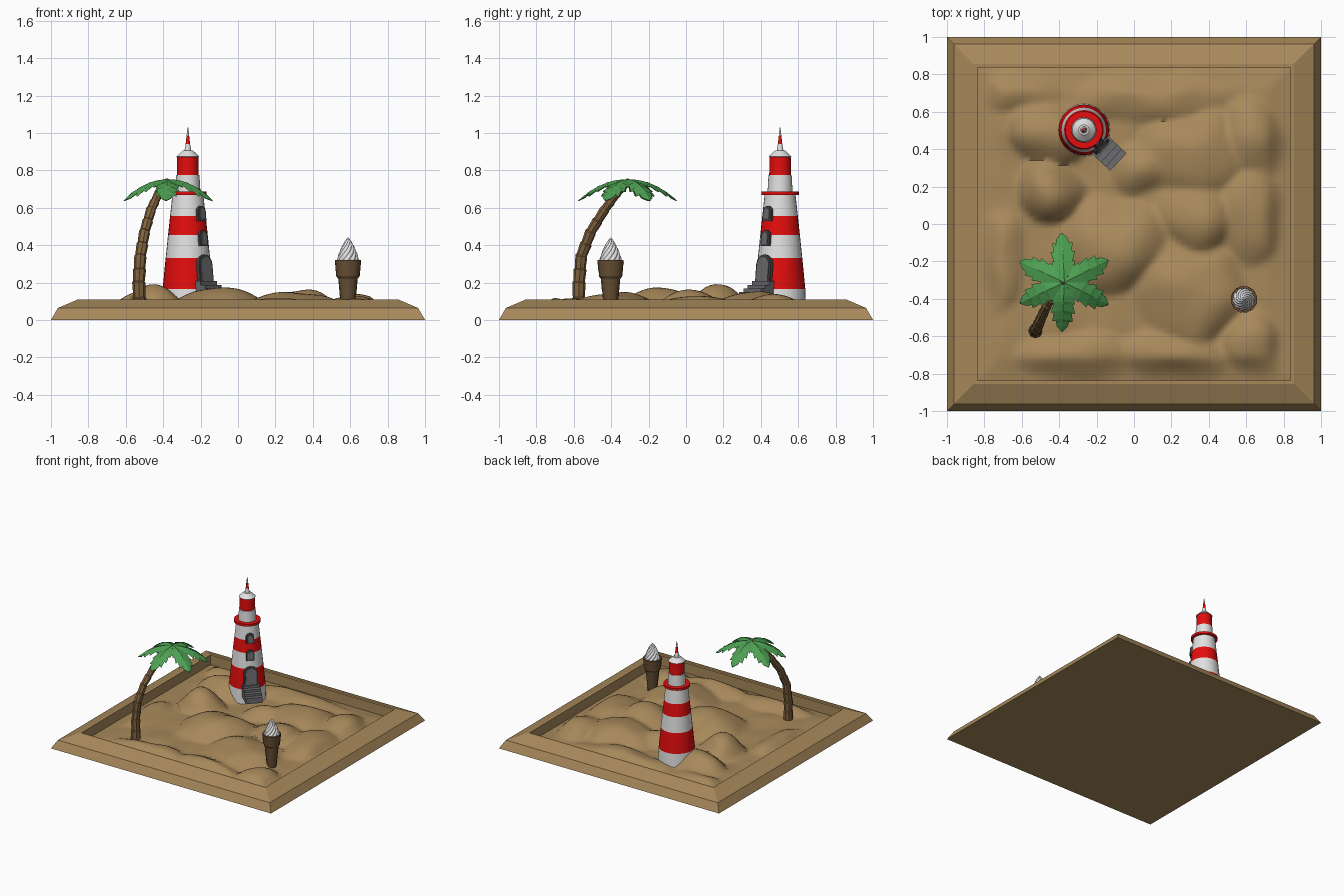
import bpy, math
from mathutils import Vector, noise

if "Cube" in bpy.data.objects:
    bpy.data.objects.remove(bpy.data.objects["Cube"])


def mat(name, r, g, b):
    m = bpy.data.materials.new(name)
    m.diffuse_color = (r, g, b, 1)
    m.use_nodes = True
    m.node_tree.nodes["Principled BSDF"].inputs["Base Color"].default_value = m.diffuse_color
    return m


SAND = mat("sand", .39, .25, .105)
RED = mat("red", .78, .004, .004)
WHITE = mat("white", .75, .75, .75)
STONE = mat("grey stone", .15, .15, .16)
DARK = mat("dark grey", .06, .06, .06)
BARK = mat("bark", .22, .125, .05)
LEAF = mat("leaf green", .075, .35, .085)
WAFFLE = mat("waffle brown", .14, .08, .035)


def build(name, verts, faces, mats, smooth=None, rule=None):
    me = bpy.data.meshes.new(name)
    me.from_pydata([tuple(v) for v in verts], [], faces)
    ob = bpy.data.objects.new(name, me)
    bpy.context.collection.objects.link(ob)
    for m in mats:
        me.materials.append(m)
    if rule:
        for p in me.polygons:
            p.material_index = rule(p)
    me.update()
    if smooth:
        bpy.ops.object.select_all(action='DESELECT')
        bpy.context.view_layer.objects.active = ob
        ob.select_set(True)
        bpy.ops.object.shade_smooth_by_angle(angle=math.radians(smooth))
    return ob


def skin(rings, cap_top=True, cap_bottom=True):
    """Join equal-length rings of points with quads."""
    n = len(rings[0])
    verts = [v for ring in rings for v in ring]
    faces = [(k * n + i, k * n + (i + 1) % n, (k + 1) * n + (i + 1) % n, (k + 1) * n + i)
             for k in range(len(rings) - 1) for i in range(n)]
    if cap_bottom:
        faces.append(tuple(reversed(range(n))))
    if cap_top:
        faces.append(tuple(range(len(verts) - n, len(verts))))
    return verts, faces


def circle(c, r, n, z, twist=0):
    return [(c[0] + r * math.cos(twist + math.tau * i / n),
             c[1] + r * math.sin(twist + math.tau * i / n), z) for i in range(n)]


# sandbox frame: square rings following the bevelled section
section = [(1, 0), (.963, .064), (.855, .11), (.836, .11), (.836, .02)]
rings = [[(-s, -s, z), (s, -s, z), (s, s, z), (-s, s, z)] for s, z in section]
build("sandbox_frame", *skin(rings, cap_top=False), [SAND])

# rolling sand: overlapping rounded mounds (x, y, rx, ry, peak)
MOUNDS = [(-.45, .5, .22, .2, .17), (-.45, .18, .2, .18, .19), (-.1, -.12, .32, .27, .175),
          (.05, .3, .22, .16, .12), (.32, .36, .33, .24, .15), (.35, .05, .22, .22, .165),
          (.3, -.36, .3, .3, .145), (.64, -.66, .15, .18, .115), (.62, .06, .18, .28, .13),
          (-.3, -.72, .36, .14, .11), (.2, -.7, .32, .15, .12), (.64, .45, .18, .25, .135),
          (-.6, .72, .22, .12, .1), (.1, .68, .42, .15, .105), (-.72, -.2, .13, .3, .1)]


def sand_height(x, y):
    wx = x + .06 * noise.noise(Vector((x * 4, y * 4, 3)))
    wy = y + .06 * noise.noise(Vector((x * 4, y * 4, 9)))
    z = .05
    for mx, my, rx, ry, peak in MOUNDS:
        d = ((wx - mx) / rx) ** 2 + ((wy - my) / ry) ** 2
        z = max(z, .05 + (peak - .05) * max(0, 1 - d))
    z += .012 * noise.noise(Vector((x * 5, y * 5, 0)))
    edge = min(1, max(0, (.836 - max(abs(x), abs(y))) / .12))
    return .03 + (z - .03) * edge


N = 64
grid = [(-.836 + 1.672 * i / N, -.836 + 1.672 * j / N) for j in range(N + 1) for i in range(N + 1)]
quads = [(a, a + 1, a + N + 2, a + N + 1) for j in range(N) for a in range(j * (N + 1), j * (N + 1) + N)]
build("sand_surface", [(x, y, sand_height(x, y)) for x, y in grid], quads, [SAND], smooth=60)

# lighthouse tower: lathed profile, striped by height
TOWER = (-.268, .503)
profile = [(.14, .03), (.135, .166), (.119, .33), (.106, .455), (.095, .556), (.083, .668),
           (.1, .669), (.1, .687), (.067, .688), (.062, .775), (.058, .776), (.057, .872),
           (.062, .873), (.028, .905), (.018, .906), (.012, .94), (.007, .985), (.002, 1.03)]
RED_BANDS = [(.166, .33), (.455, .556), (.668, .688), (.7755, .8725), (.94, .985)]
build("lighthouse_tower", *skin([circle(TOWER, r, 28, z) for r, z in profile]), [WHITE, RED],
      smooth=30, rule=lambda p: int(any(a < p.center.z < b for a, b in RED_BANDS)))

# door and windows: arched plates that lean with the tower wall
ANGLE = math.radians(-43)
OUT = Vector((math.cos(ANGLE), math.sin(ANGLE), 0))
SIDE = Vector((-OUT.y, OUT.x, 0))
AXIS = Vector((*TOWER, 0))


def arch(name, w, z0, z1, proud, m):
    half = w / 2
    outline = [(-half, z0), (half, z0)]
    outline += [(half * math.cos(math.pi * i / 8), z1 - half + half * math.sin(math.pi * i / 8))
                for i in range(9)]

    def ring(offset):
        return [AXIS + OUT * (.151 - .102 * z + offset) + SIDE * u + Vector((0, 0, z))
                for u, z in outline]
    build(name, *skin([ring(-.03), ring(proud)]), [m])


for part, w, z0, z1 in [("door", .105, .18, .35), ("lower_window", .062, .395, .48),
                        ("upper_window", .062, .53, .61)]:
    arch(part + "_frame", w, z0, z1, .01, DARK)
    arch(part + "_panel", w - .024, z0 + .012, z1 - .012, .014, STONE)

# entrance steps
for k in range(4):
    near, far, top = .1, .153 + .033 * k, .207 - .019 * k
    corners = [AXIS + OUT * d + SIDE * s for d, s in
               [(near, -.064), (far, -.064), (far, .064), (near, .064)]]
    build(f"step_{k + 1}", *skin([[c + Vector((0, 0, z)) for c in corners]
                                 for z in (top - .045, top)]), [STONE])

# palm trunk: flared segments stacked along a curve
path = [Vector(p) for p in [(-.525, -.575, .03), (-.53, -.572, .2), (-.522, -.56, .34), (-.5, -.51, .47),
                            (-.465, -.435, .59), (-.425, -.37, .675), (-.375, -.305, .742)]]
rings = []
STEPS = 12
for k in range(STEPS + 1):
    t = k / STEPS * (len(path) - 1)
    i = min(int(t), len(path) - 2)
    p = path[i].lerp(path[i + 1], t - i)
    axis = (path[i + 1] - path[i]).normalized()
    u = axis.cross(Vector((0, 1, 0))).normalized()
    v = axis.cross(u)
    r = .036 - .016 * k / STEPS
    for scale in ((1.08, .92) if 0 < k < STEPS else (1,)):
        shift = axis * (.006 if scale < 1 else 0)
        rings.append([p + shift + (u * math.cos(a) + v * math.sin(a)) * r * scale
                      for a in (math.tau * j / 8 for j in range(8))])
build("palm_trunk", *skin(rings), [BARK])

# palm leaves: notched outline folded along the midrib and drooping
outline = [(0, .008), (.03, .018), (.07, .052), (.115, .062), (.105, .046), (.165, .066),
           (.155, .046), (.21, .055), (.2, .036), (.235, .03), (.265, .002)]
CROWN = Vector((-.372, -.312, .752))
for k, deg in enumerate([93, 27, -27, -93, -155, 155]):
    ca, sa = math.cos(math.radians(deg)), math.sin(math.radians(deg))
    verts = []
    for d, w in outline:
        for s in (-1, 0, 1):
            e = d if s else min(d, .255)
            z = -1.75 * max(0, e - .01) ** 2 - .35 * w * abs(s)
            verts.append(CROWN + Vector((e * ca - s * w * sa, e * sa + s * w * ca, z)))
    faces = []
    for i in range(len(outline) - 1):
        a = 3 * i
        faces += [(a, a + 3, a + 4, a + 1), (a + 1, a + 4, a + 5, a + 2)]
    leaf = build(f"palm_leaf_{k + 1}", verts, faces, [LEAF])
    thick = leaf.modifiers.new("thickness", 'SOLIDIFY')
    thick.thickness = .004

# waffle cone: diamond facets on a stepped taper
CONE = (.588, -.403)
rings = []
for k in range(17):
    z = .05 + .27 * k / 16
    r = .032 + .1 * (z - .05) + (.009 if z > .225 else 0)
    rings.append([(CONE[0] + (r + .004 * ((i + k) % 2)) * math.cos(math.tau * i / 24),
                   CONE[1] + (r + .004 * ((i + k) % 2)) * math.sin(math.tau * i / 24), z)
                  for i in range(24)])
build("waffle_cone", *skin(rings), [WAFFLE])

# ice cream: twisted star-shaped swirl
rings = []
for k in range(15):
    t = k / 14
    r = .06 * (1 - t) ** .8 * (1 + .25 * t) + .001
    rings.append([(CONE[0] + r * f * math.cos(a), CONE[1] + r * f * math.sin(a), .315 + .125 * t)
                  for i in range(60)
                  for a in [math.tau * i / 60 + 2.2 * t]
                  for f in [.9 + .12 * abs(math.cos(math.pi * i / 6))]])
build("ice_cream_swirl", *skin(rings), [WHITE], smooth=35)
